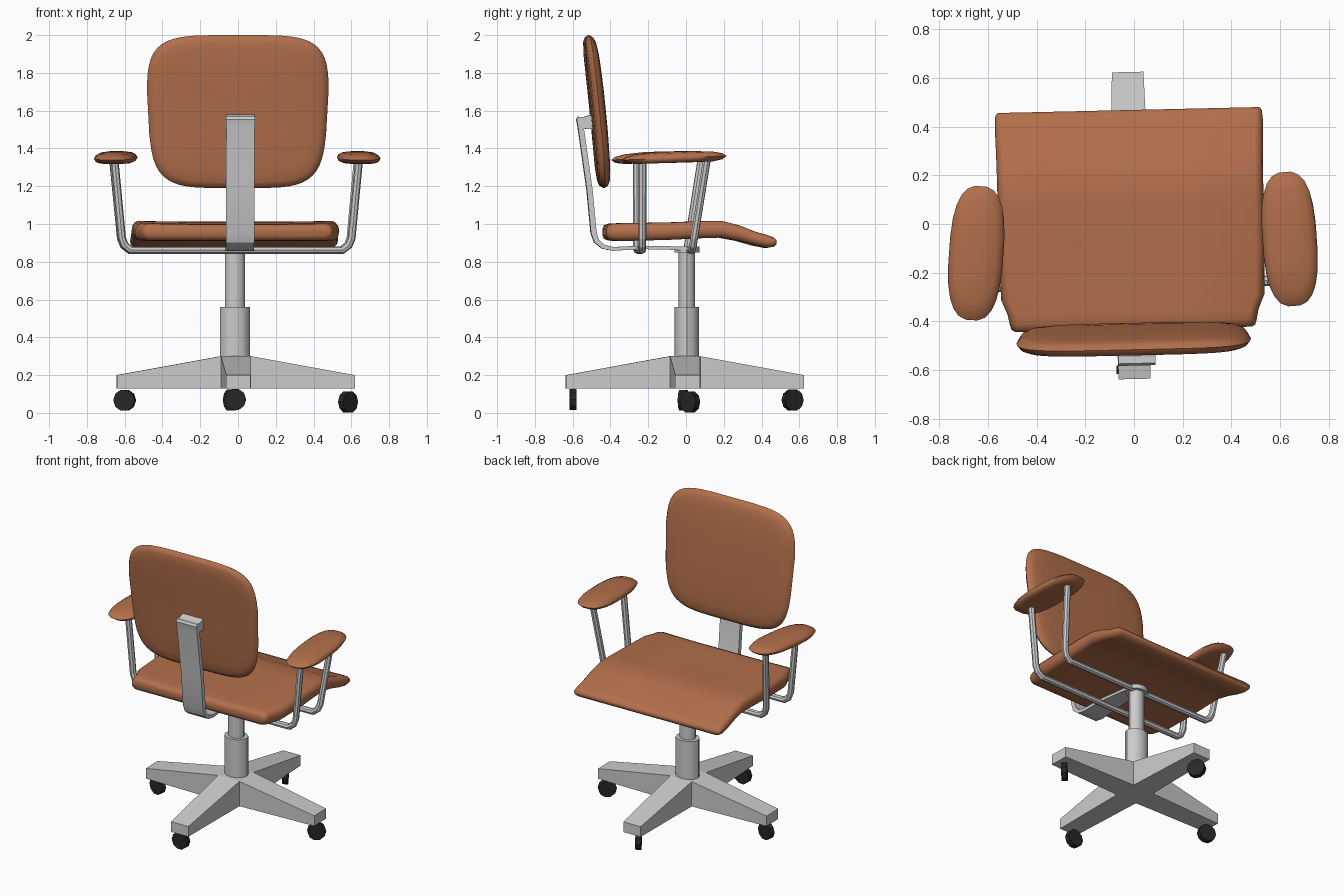
import bpy, bmesh, math
from mathutils import Matrix, Vector

if "Cube" in bpy.data.objects:
    bpy.data.objects.remove(bpy.data.objects["Cube"])

TURN = Matrix.Rotation(math.radians(1.3), 4, 'Z')   # whole chair is very slightly turned
CX = -0.012                                         # column / pad centre in x


def material(name, rgb):
    m = bpy.data.materials.new(name)
    m.diffuse_color = (*rgb, 1)
    m.use_nodes = True
    m.node_tree.nodes["Principled BSDF"].inputs["Base Color"].default_value = m.diffuse_color
    return m


LEATHER = material("brown_leather", (0.45, 0.16, 0.07))
BLACK = material("black_rubber", (0.02, 0.02, 0.02))


def finish(bm, name, mat=None, smooth=None):
    """Turn a bmesh into a named object."""
    bmesh.ops.recalc_face_normals(bm, faces=bm.faces)
    me = bpy.data.meshes.new(name)
    bm.to_mesh(me)
    bm.free()
    ob = bpy.data.objects.new(name, me)
    bpy.context.collection.objects.link(ob)
    me.transform(TURN)
    if mat:
        me.materials.append(mat)
    if smooth:
        bpy.ops.object.select_all(action='DESELECT')
        bpy.context.view_layer.objects.active = ob
        ob.select_set(True)
        bpy.ops.object.shade_smooth_by_angle(angle=math.radians(smooth))
    return ob


def superellipse(a, b, n, count):
    pts = []
    for i in range(count):
        t = 2 * math.pi * (i + 0.5) / count
        c, s = math.cos(t), math.sin(t)
        pts.append((a * math.copysign(abs(c) ** (2 / n), c),
                    b * math.copysign(abs(s) ** (2 / n), s)))
    return pts


def loft(rings, name, mat=None, smooth=None):
    """Skin a list of closed rings and cap both ends."""
    bm = bmesh.new()
    vs = [[bm.verts.new(p) for p in r] for r in rings]
    n = len(vs[0])
    for a, b in zip(vs, vs[1:]):
        for i in range(n):
            j = (i + 1) % n
            bm.faces.new((a[i], a[j], b[j], b[i]))
    bm.faces.new(vs[0])
    bm.faces.new(vs[-1])
    return finish(bm, name, mat, smooth)


def cylinder(name, rx, ry, depth, sides, matrix, mat=None, smooth=None):
    bm = bmesh.new()
    bmesh.ops.create_cone(bm, cap_ends=True, segments=sides, radius1=1, radius2=1, depth=depth)
    bmesh.ops.scale(bm, vec=(rx, ry, 1), verts=bm.verts)
    bm.transform(matrix)
    return finish(bm, name, mat, smooth)


# Four-legged star base
bm = bmesh.new()
levels = []
for hub_z, end_z in ((0.30, 0.20), (0.13, 0.13)):
    ring = []
    for k in range(4):
        r = Matrix.Rotation(k * math.pi / 2, 4, 'Z')
        for p in ((0.63, -0.065, end_z), (0.63, 0.065, end_z), (0.08, 0.08, hub_z)):
            ring.append(bm.verts.new(r @ Vector(p) + Vector((CX, -0.006, 0))))
    bm.faces.new([ring[i] for i in (2, 5, 8, 11)])
    for k in range(4):
        bm.faces.new([ring[(3 * k + d) % 12] for d in (-1, 0, 1, 2)])
    levels.append(ring)
for i in range(12):
    j = (i + 1) % 12
    bm.faces.new((levels[0][i], levels[0][j], levels[1][j], levels[1][i]))
finish(bm, "star_base")

# Caster wheels: x, y, z, heading of the axle
for i, (x, y, z, a) in enumerate(((0.583, 0.008, 0.058, -45), (-0.60, 0.0, 0.067, 75),
                                  (-0.022, 0.565, 0.068, 30), (-0.028, -0.597, 0.071, 89))):
    m = (Matrix.Translation((x, y, z)) @ Matrix.Rotation(math.radians(a), 4, 'Z')
         @ Matrix.Rotation(math.pi / 2, 4, 'Y'))
    cylinder(f"caster_wheel_{i + 1}", 0.058, 0.058, 0.036, 10, m, BLACK)

# Gas-lift column
for name, rx, ry, z0, z1 in (("column_sleeve", 0.079, 0.065, 0.2, 0.56),
                             ("column_piston", 0.053, 0.044, 0.5, 0.87),
                             ("column_collar", 0.075, 0.066, 0.85, 0.88)):
    cylinder(name, rx, ry, z1 - z0, 12, Matrix.Translation((CX - 0.004, 0.005, (z0 + z1) / 2)), None, 35)

# Seat: cross-sections from rear to front (y, half width, centre z, half thickness)
seat = ((-0.432, 0.485, 0.957, 0.018), (-0.424, 0.50, 0.957, 0.036), (-0.40, 0.507, 0.957, 0.045),
        (-0.36, 0.515, 0.957, 0.047), (-0.30, 0.54, 0.958, 0.047), (-0.1, 0.546, 0.962, 0.046),
        (0.08, 0.546, 0.97, 0.045), (0.18, 0.546, 0.972, 0.044), (0.27, 0.547, 0.952, 0.041),
        (0.36, 0.549, 0.922, 0.036), (0.42, 0.55, 0.908, 0.034), (0.455, 0.547, 0.904, 0.024),
        (0.468, 0.538, 0.904, 0.010))
rings = []
for y, w, zc, h in seat:
    half = []
    for k in range(7):                               # rounded side edge
        t = -math.pi / 2 + math.pi * k / 6
        half.append((w - 0.035 + 0.035 * math.cos(t), zc + h * math.sin(t)))
    half.append((0.25, zc + h - 0.004))
    half.insert(0, (0.25, zc - h))
    rings.append([(CX + x, y, z) for x, z in half] + [(CX - x, y, z) for x, z in reversed(half)])
loft(rings, "seat", LEATHER, 60)

# Backrest: stacked rounded outlines (scale, offset through the thickness)
outline = superellipse(0.482, 0.405, 4.6, 48)
layers = [(0.15, 0.039), (0.5, 0.038), (0.8, 0.034), (0.92, 0.028), (0.97, 0.019), (1.0, 0.0)]
layers = [(s, -o) for s, o in layers] + [(s, o) for s, o in reversed(layers[:-1])]
rings = []
for s, o in layers:
    ring = []
    for u, v in outline:
        u, v = u * s, v * s
        taper = 1 - 0.07 * max(0, -v / 0.405 + 0.1)
        ring.append((CX + u * taper, -0.467 - 0.1 * v - 0.05 * v * v + o, 1.595 + v))
    rings.append(ring)
loft(rings, "backrest", LEATHER, 60)

# Armrest pads
arm_layers = ((0.3, -0.026), (0.75, -0.025), (0.92, -0.017), (1.0, 0.0),
              (0.93, 0.014), (0.75, 0.026), (0.4, 0.033), (0.1, 0.034))
for side, x, y, a in (("left", -0.65, -0.105, -4), ("right", 0.637, -0.076, 4)):
    m = Matrix.Translation((x, y, 1.35)) @ Matrix.Rotation(math.radians(a - 1.3), 4, 'Z')
    rings = [[m @ Vector((u * s, v * s, o + 0.04 * v * s * (0.5 + s / 2)))
              for u, v in superellipse(0.112, 0.277, 2.7, 24)] for s, o in arm_layers]
    loft(rings, f"armrest_{side}", LEATHER, 60)

# Bent tubes running under the seat and up to both armrests
bend = ((0.648, 1.345), (0.608, 0.925), (0.593, 0.887), (0.56, 0.862))
for name, y_low, y_high in (("rear_arm_tube", -0.245, -0.245), ("front_arm_tube", 0.02, 0.097)):
    path = [(-x, z) for x, z in bend] + [(x, z) for x, z in reversed(bend)]
    cu = bpy.data.curves.new(name, 'CURVE')
    cu.dimensions = '3D'
    cu.bevel_depth = 0.021
    cu.bevel_resolution = 2
    cu.use_fill_caps = True
    sp = cu.splines.new('POLY')
    sp.use_smooth = False
    sp.points.add(len(path) - 1)
    for p, (x, z) in zip(sp.points, path):
        p.co = (x + CX, y_low + (y_high - y_low) * (z - 0.862) / 0.483, z, 1)
    ob = bpy.data.objects.new(name, cu)
    bpy.context.collection.objects.link(ob)
    bpy.ops.object.select_all(action='DESELECT')
    bpy.context.view_layer.objects.active = ob
    ob.select_set(True)
    bpy.ops.object.convert(target='MESH')
    bpy.context.object.data.transform(TURN)

# Back support strip: side path (y, z, half width, half thickness)
strip = ((0.03, 0.866, 0.05, 0.01), (-0.1, 0.874, 0.055, 0.009), (-0.25, 0.876, 0.07, 0.009),
         (-0.385, 0.868, 0.075, 0.01), (-0.44, 0.88, 0.075, 0.012), (-0.475, 0.91, 0.075, 0.014),
         (-0.49, 0.955, 0.075, 0.015), (-0.511, 1.18, 0.075, 0.015), (-0.562, 1.54, 0.075, 0.015))
rings = []
for i, (y, z, w, h) in enumerate(strip):
    a, b = strip[max(i - 1, 0)], strip[min(i + 1, len(strip) - 1)]
    d = Vector((0, b[0] - a[0], b[1] - a[1])).normalized()
    n = Vector((0, -d.z, d.y)) * h
    c = Vector((0, y, z))
    wx = Vector((w, 0, 0))
    rings.append([c - wx - n, c + wx - n, c + wx + n, c - wx + n])
loft(rings, "back_support", None, 30)

# Clamp joining the strip to the backrest
clamp = ((-0.572, 1.51), (-0.581, 1.553), (-0.572, 1.568), (-0.545, 1.566), (-0.50, 1.58),
         (-0.47, 1.58), (-0.47, 1.502), (-0.53, 1.504))
loft([[(x, y, z) for y, z in clamp] for x in (-0.076, 0.076)], "back_clamp")
